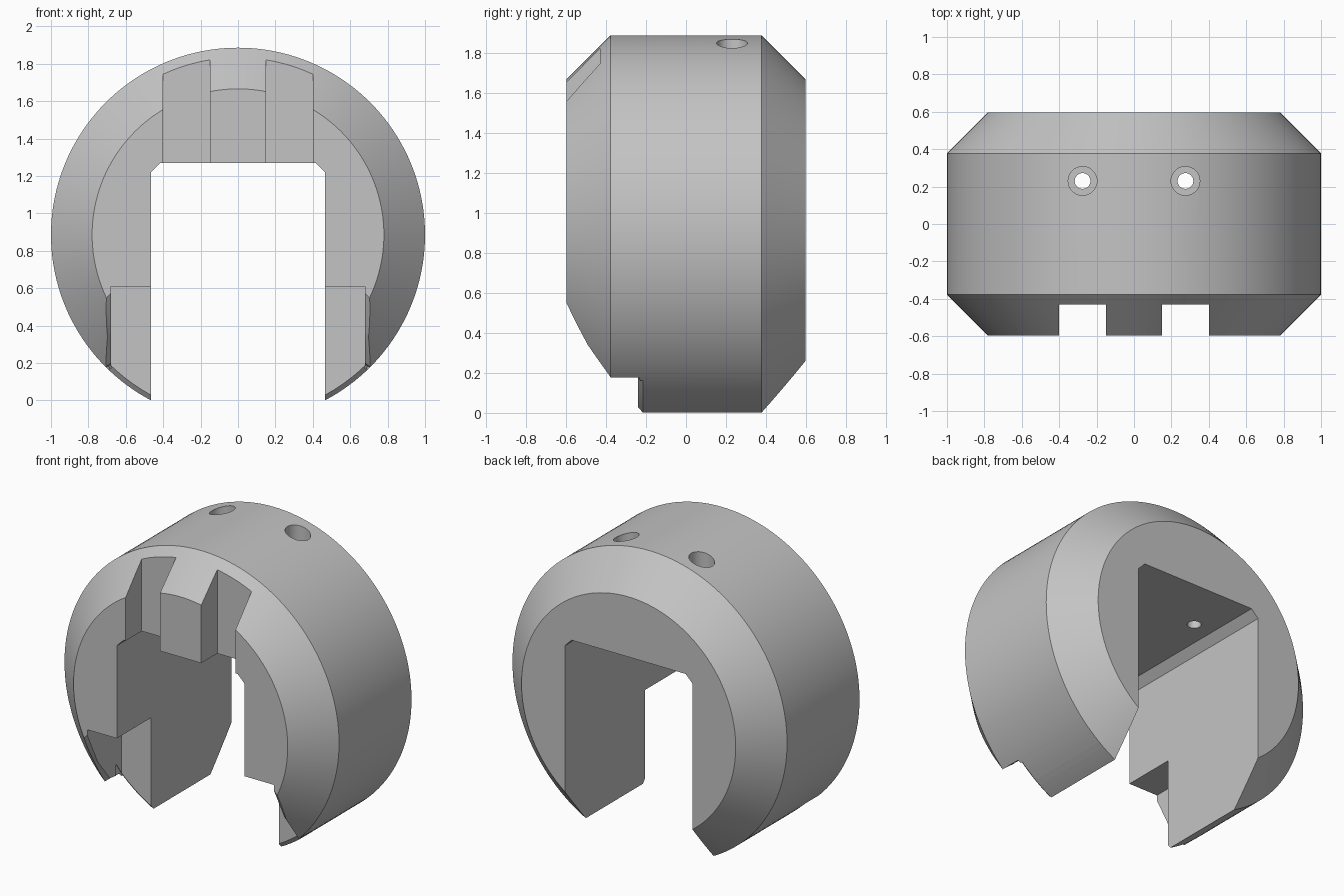
import bpy, bmesh, math

cube = bpy.data.objects.get("Cube")
if cube:
    bpy.data.objects.remove(cube, do_unlink=True)

CZ = 0.886       # height of the ring axis
SEG = 160


def loft(name, sections):
    """Closed solid through matching loops of points, capped at both ends."""
    bm = bmesh.new()
    loops = [[bm.verts.new(p) for p in s] for s in sections]
    n = len(loops[0])
    for a, b in zip(loops, loops[1:]):
        for i in range(n):
            j = (i + 1) % n
            bm.faces.new((a[i], a[j], b[j], b[i]))
    bm.faces.new(loops[0])
    bm.faces.new(loops[-1])
    bmesh.ops.recalc_face_normals(bm, faces=bm.faces[:])
    mesh = bpy.data.meshes.new(name)
    bm.to_mesh(mesh)
    bm.free()
    obj = bpy.data.objects.new(name, mesh)
    bpy.context.collection.objects.link(obj)
    return obj


def box(name, x, y, z):
    loop = [(x[0], y[0]), (x[1], y[0]), (x[1], y[1]), (x[0], y[1])]
    return loft(name, [[(px, py, h) for px, py in loop] for h in z])


def turned(name, profile, seg=SEG):
    """Solid of revolution about the ring axis from (radius, y) pairs."""
    angles = [2 * math.pi * i / seg for i in range(seg)]
    return loft(name, [[(r * math.cos(a), y, CZ + r * math.sin(a)) for a in angles]
                       for r, y in profile])


def drill(name, x, y, r, z):
    angles = [2 * math.pi * i / 40 for i in range(40)]
    return loft(name, [[(x + r * math.cos(a), y + r * math.sin(a), h) for a in angles]
                       for h in z])


def cut(target, cutter):
    cutter.hide_render = True
    mod = target.modifiers.new("cut", "BOOLEAN")
    mod.operation = "DIFFERENCE"
    mod.solver = "EXACT"
    mod.object = cutter
    graph = bpy.context.evaluated_depsgraph_get()
    mesh = bpy.data.meshes.new_from_object(target.evaluated_get(graph))
    target.modifiers.remove(mod)
    target.data = mesh
    bpy.data.objects.remove(cutter, do_unlink=True)


# Chamfered round body
body = turned("ring_body", [(0.78, -0.597), (1, -0.377), (1, 0.377), (0.78, 0.597)])

# Through channel with clipped upper corners
channel = [(-0.465, -0.3), (0.465, -0.3), (0.465, 1.22), (0.415, 1.27),
           (-0.415, 1.27), (-0.465, 1.22)]
cut(body, loft("channel_cutter", [[(x, y, z) for x, z in channel] for y in (-0.8, 0.8)]))

for s in (1, -1):
    def span(a, b):
        return sorted((s * a, s * b))

    # Front slots beside the middle tooth
    cut(body, box("slot_cutter", span(0.15, 0.4), (-0.8, -0.43), (1.2, 2.1)))

    # Lower front pocket
    cut(body, box("pocket_cutter", span(0.3, 0.68), (-0.8, -0.24), (-0.2, 0.61)))

    # Bevel where the pocket floor meets the round outside
    rim = box("rim_cutter", span(0.3, 0.69), (-0.3, -0.2), (-0.2, 0.5))
    cut(rim, turned("rim_plug", [(0.895, -0.32), (1.055, -0.16)]))
    cut(body, rim)

    # Bevel where the pocket side wall meets the outside
    inner = [(-0.6, 0.58), (-0.49, 0.36), (-0.36, 0.2), (-0.225, 0.185)]
    outer = [(-0.6, 0.553), (-0.49, 0.33), (-0.375, 0.178), (-0.235, 0.178)]
    sections = []
    for x, path in ((0.679, inner), (0.706, outer)):
        loop = [(-0.8, path[0][1])] + path + [(path[-1][0], -0.2), (-0.8, -0.2)]
        sections.append([(s * x, y, z) for y, z in loop])
    cut(body, loft("wall_bevel_cutter", sections))

    # Counterbored screw holes
    cut(body, drill("screw_hole_cutter", s * 0.275, 0.23, 0.042, (1.1, 2.1)))
    cut(body, drill("counterbore_cutter", s * 0.275, 0.23, 0.077, (1.5, 2.1)))

# Single grey finish
grey = bpy.data.materials.new("plain_grey")
grey.use_nodes = True
colour = (0.55, 0.55, 0.55, 1)
grey.diffuse_color = colour
grey.node_tree.nodes["Principled BSDF"].inputs["Base Color"].default_value = colour
body.data.materials.clear()
body.data.materials.append(grey)
for face in body.data.polygons:
    face.material_index = 0

bpy.ops.object.select_all(action="DESELECT")
body.select_set(True)
bpy.context.view_layer.objects.active = body
bpy.ops.object.shade_smooth_by_angle(angle=math.radians(20))
